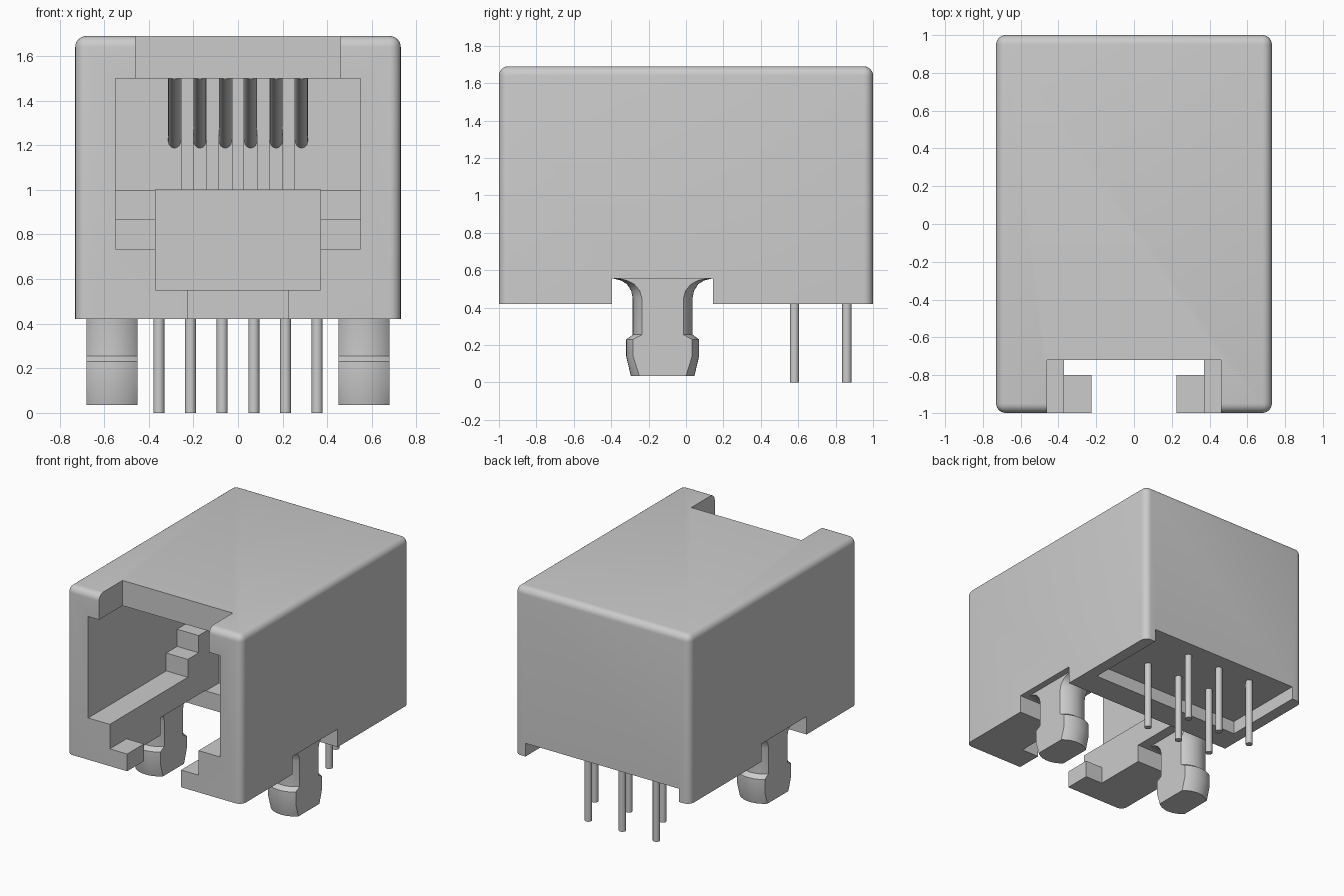
import bpy, bmesh, math
from mathutils import Vector

cube = bpy.data.objects.get("Cube")
if cube:
    bpy.data.objects.remove(cube, do_unlink=True)

grey = bpy.data.materials.new("light grey plastic")
grey.use_nodes = True
grey.diffuse_color = (0.6, 0.6, 0.6, 1)
grey.node_tree.nodes["Principled BSDF"].inputs["Base Color"].default_value = (0.6, 0.6, 0.6, 1)


def finish(bm, name):
    bmesh.ops.recalc_face_normals(bm, faces=bm.faces[:])
    mesh = bpy.data.meshes.new(name)
    bm.to_mesh(mesh)
    bm.free()
    mesh.materials.append(grey)
    ob = bpy.data.objects.new(name, mesh)
    bpy.context.collection.objects.link(ob)
    return ob


def smooth(ob):
    bpy.ops.object.select_all(action='DESELECT')
    ob.select_set(True)
    bpy.context.view_layer.objects.active = ob
    bpy.ops.object.shade_smooth_by_angle(angle=math.radians(30))


def prism(name, half, profile, x=0.0):
    """Extrude a (y, z) profile across x, centred on x."""
    bm = bmesh.new()
    face = bm.faces.new([bm.verts.new((x - half, y, z)) for y, z in profile])
    out = bmesh.ops.extrude_face_region(bm, geom=[face])
    moved = [v for v in out["geom"] if isinstance(v, bmesh.types.BMVert)]
    bmesh.ops.translate(bm, vec=(2 * half, 0, 0), verts=moved)
    return finish(bm, name)


def block(name, half, y0, y1, z0, z1, x=0.0):
    return prism(name, half, [(y0, z0), (y1, z0), (y1, z1), (y0, z1)], x)


def rod(name, start, end, radius):
    a, b = Vector(start), Vector(end)
    bm = bmesh.new()
    bmesh.ops.create_cone(bm, cap_ends=True, segments=24, radius1=radius,
                          radius2=radius, depth=(b - a).length)
    bm.transform((b - a).to_track_quat('Z', 'Y').to_matrix().to_4x4())
    bmesh.ops.translate(bm, vec=(a + b) / 2, verts=bm.verts[:])
    ob = finish(bm, name)
    smooth(ob)
    return ob


# Housing: box with rounded top and upright edges
housing = block("housing", 0.73, -1, 1, 0.42, 1.69)
bm = bmesh.new()
bm.from_mesh(housing.data)
edges = [e for e in bm.edges if any(v.co.z > 1 for v in e.verts)]
bmesh.ops.bevel(bm, geom=edges, offset=0.05, segments=6, profile=0.5, affect='EDGES')
bm.to_mesh(housing.data)
bm.free()

# Openings: stepped plug cavity, latch channel, front slot, top notch,
# cross notch for the pegs and recess for the pins
cutters = [
    prism("cavity_cutter", 0.55, [(-1.1, 0.735), (-0.07, 0.735), (-0.07, 0.87), (0.06, 0.87),
                                  (0.06, 1.0), (0.2, 1.0), (0.2, 1.5), (-1.1, 1.5)]),
    prism("latch_cutter", 0.37, [(-1.2, 0.55), (-0.8, 0.55), (-0.8, 0.3), (0.145, 0.3),
                                 (0.145, 0.55), (0.3, 0.55), (0.3, 1.001), (-1.2, 1.001)]),
    block("slot_cutter", 0.225, -1.3, -0.7, 0.25, 0.6),
    block("notch_cutter", 0.46, -1.4, -0.72, 1.4, 1.8),
    block("peg_notch_cutter", 0.8, -0.395, 0.145, 0.2, 0.555),
    block("pin_recess_cutter", 0.64, 0.35, 1.1, 0.15, 0.52),
]
for cutter in cutters:
    mod = housing.modifiers.new(cutter.name, 'BOOLEAN')
    mod.operation = 'DIFFERENCE'
    mod.solver = 'EXACT'
    mod.object = cutter
    bpy.context.view_layer.objects.active = housing
    bpy.ops.object.modifier_apply(modifier=mod.name)
    bpy.data.objects.remove(cutter, do_unlink=True)
smooth(housing)

# Comb ribs with slanted contact wires between them
for i in range(5):
    block(f"comb_rib_{i + 1}", 0.028, 0.12, 0.25, 1.0, 1.52, x=(i - 2) * 0.114)
for i in range(6):
    x = (i - 2.5) * 0.114
    rod(f"contact_wire_{i + 1}", (x, 0.3, 1.165), (x, -0.35, 1.52), 0.028)

# Solder pins in two staggered rows
for i in range(6):
    x, y = (i - 2.5) * 0.142, (0.58 if i % 2 else 0.86)
    rod(f"solder_pin_{i + 1}", (x, y, 0), (x, y, 0.56), 0.025)

# Mounting pegs: turned profile with two flat sides
PEG = [(0.17, 0.035), (0.195, 0.14), (0.195, 0.23), (0.16, 0.255), (0.16, 0.45),
       (0.168, 0.49), (0.19, 0.525), (0.222, 0.545), (0.27, 0.557)]
N = 48


def peg(name, cx):
    bm = bmesh.new()
    rings = [[bm.verts.new((r * math.cos(2 * math.pi * k / N), r * math.sin(2 * math.pi * k / N), z))
              for k in range(N)] for r, z in PEG]
    for low, high in zip(rings, rings[1:]):
        for k in range(N):
            j = (k + 1) % N
            bm.faces.new((low[k], low[j], high[j], high[k]))
    bm.faces.new(rings[0][::-1])
    bm.faces.new(rings[-1])
    for side in (-1, 1):
        bmesh.ops.bisect_plane(bm, geom=bm.verts[:] + bm.edges[:] + bm.faces[:],
                               plane_co=(side * 0.115, 0, 0), plane_no=(side, 0, 0),
                               clear_outer=True)
        bmesh.ops.holes_fill(bm, edges=[e for e in bm.edges if e.is_boundary], sides=0)
    bmesh.ops.translate(bm, vec=(cx, -0.125, 0), verts=bm.verts[:])
    smooth(finish(bm, name))


peg("left_peg", 0.565)
peg("right_peg", -0.565)
